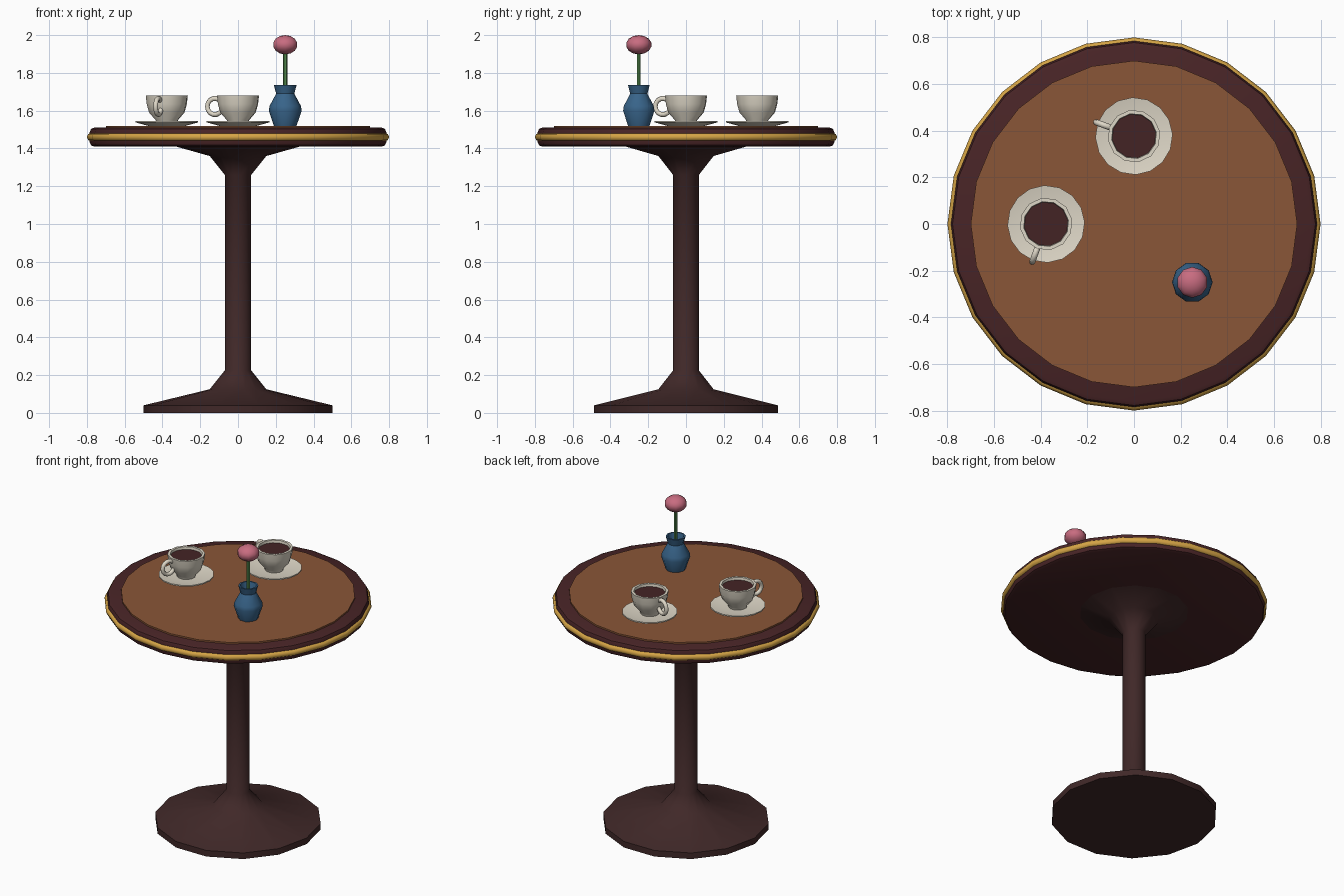
import bpy, math
from math import cos, sin, pi, radians

if "Cube" in bpy.data.objects:
    bpy.data.objects.remove(bpy.data.objects["Cube"])


def mat(name, r, g, b):
    m = bpy.data.materials.new(name)
    lin = [((c / 255 + 0.055) / 1.055) ** 2.4 for c in (r, g, b)]
    m.diffuse_color = (*lin, 1)
    m.use_nodes = True
    m.node_tree.nodes["Principled BSDF"].inputs["Base Color"].default_value = m.diffuse_color
    return m


DARK = mat("dark_wood", 72, 36, 38)
LEG = mat("pedestal_wood", 64, 40, 40)
BROWN = mat("brown_wood", 138, 86, 55)
GOLD = mat("gold", 214, 165, 70)
CREAM = mat("cream_china", 222, 215, 199)
COFFEE = mat("coffee", 68, 36, 37)
BLUE = mat("blue_glaze", 56, 100, 138)
GREEN = mat("stem_green", 78, 130, 72)
PINK = mat("petal_pink", 200, 108, 128)


def finish(ob, name, material, angle=40):
    ob.name = name
    ob.data.materials.append(material)
    bpy.ops.object.select_all(action='DESELECT')
    ob.select_set(True)
    bpy.context.view_layer.objects.active = ob
    bpy.ops.object.shade_smooth_by_angle(angle=radians(angle))
    return ob


def lathe(name, material, profile, sides, loc=(0, 0), rot=0.0, angle=40):
    """Spin (radius, z) points, bottom to top on the outside; cap both ends."""
    verts, faces = [], []
    for r, z in profile:
        for i in range(sides):
            a = 2 * pi * i / sides + rot
            verts.append((r * cos(a), r * sin(a), z))
    for k in range(len(profile) - 1):
        for i in range(sides):
            j = (i + 1) % sides
            a, b = k * sides, (k + 1) * sides
            faces.append((a + i, a + j, b + j, b + i))
    faces.append(tuple(reversed(range(sides))))
    last = (len(profile) - 1) * sides
    faces.append(tuple(range(last, last + sides)))
    me = bpy.data.meshes.new(name)
    me.from_pydata(verts, [], faces)
    ob = bpy.data.objects.new(name, me)
    ob.location = (loc[0], loc[1], 0)
    bpy.context.collection.objects.link(ob)
    return finish(ob, name, material, angle)


# Pedestal with flared foot and head
lathe("pedestal", LEG, [(0.5, 0), (0.5, 0.04), (0.15, 0.125), (0.07, 0.225),
                        (0.07, 1.26), (0.15, 1.36), (0.345, 1.415)], 14)

# Table top, gold edge band and wood inlay
lathe("table_top", DARK, [(0.762, 1.41), (0.778, 1.417), (0.785, 1.433), (0.785, 1.487),
                          (0.778, 1.503), (0.762, 1.51)], 24)
bpy.ops.mesh.primitive_torus_add(major_segments=24, minor_segments=8, major_radius=0.778,
                                 minor_radius=0.022, location=(0, 0, 1.46))
finish(bpy.context.object, "gold_edge_band", GOLD, 50)
lathe("top_inlay", BROWN, [(0.7, 1.505), (0.7, 1.52)], 24)

# Two coffee cups on saucers, a quarter turn apart
for side, loc, turn in (("back", (0, 0.377), radians(160)), ("left", (-0.377, 0), radians(250))):
    lathe(side + "_saucer", CREAM, [(0.1, 1.52), (0.166, 1.538), (0.166, 1.546), (0.1, 1.534)],
          16, loc, turn)
    lathe(side + "_cup", CREAM, [(0.055, 1.53), (0.06, 1.55), (0.095, 1.59), (0.108, 1.635),
                                 (0.113, 1.68), (0.097, 1.68), (0.092, 1.645)], 12, loc, turn)
    lathe(side + "_coffee", COFFEE, [(0.09, 1.645), (0.095, 1.664)], 12, loc, turn)
    d = 0.13
    bpy.ops.mesh.primitive_torus_add(
        major_segments=14, minor_segments=8, major_radius=0.043, minor_radius=0.013,
        location=(loc[0] + d * cos(turn), loc[1] + d * sin(turn), 1.622),
        rotation=(pi / 2, 0, turn))
    finish(bpy.context.object, side + "_cup_handle", CREAM, 60)

# Vase with a single flower
spot = (0.25, -0.25)
lathe("vase", BLUE, [(0.06, 1.52), (0.087, 1.6), (0.083, 1.625), (0.048, 1.69), (0.06, 1.735),
                     (0.05, 1.735), (0.04, 1.69)], 10, spot)
lathe("flower_stem", GREEN, [(0.011, 1.6), (0.011, 1.92)], 6, spot)
bpy.ops.mesh.primitive_uv_sphere_add(segments=10, ring_count=7, radius=1, location=(*spot, 1.949))
flower = bpy.context.object
flower.scale = (0.068, 0.068, 0.051)
finish(flower, "flower_head", PINK, 60)
